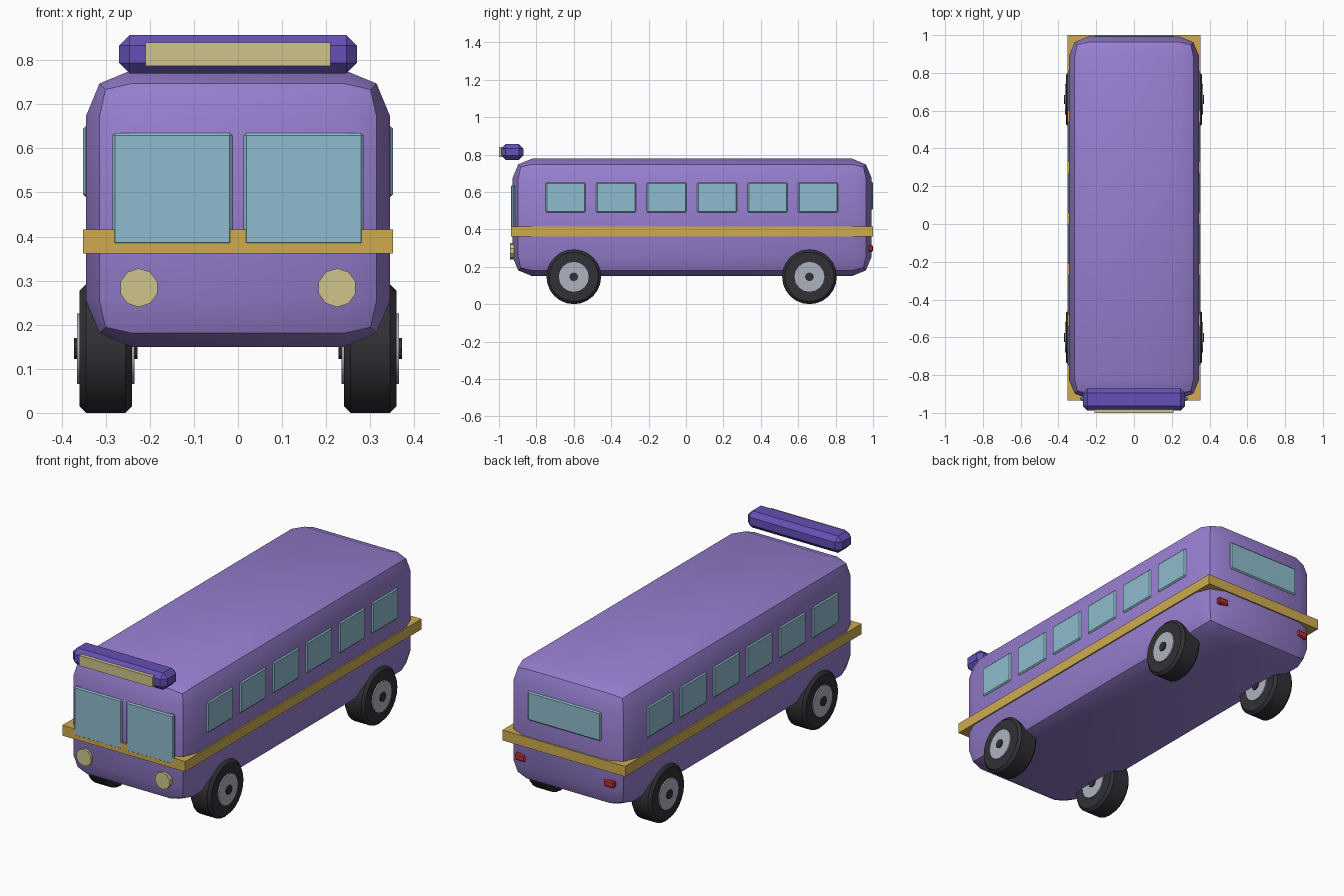
import bpy, bmesh, math
from mathutils import Matrix, Vector

if "Cube" in bpy.data.objects:
    bpy.data.objects.remove(bpy.data.objects["Cube"])


def material(name, rgb):
    m = bpy.data.materials.new(name)
    m.use_nodes = True
    m.diffuse_color = (*rgb, 1)
    m.node_tree.nodes["Principled BSDF"].inputs["Base Color"].default_value = (*rgb, 1)
    return m


PURPLE = material("body purple", (0.31, 0.21, 0.63))
VIOLET = material("sign violet", (0.13, 0.08, 0.47))
GOLD = material("trim gold", (0.62, 0.41, 0.08))
GLASS = material("window glass", (0.27, 0.50, 0.61))
CREAM = material("lamp cream", (0.62, 0.56, 0.26))
RED = material("tail light red", (0.50, 0.03, 0.03))
RUBBER = material("tyre rubber", (0.03, 0.03, 0.037))
SILVER = material("hub silver", (0.42, 0.45, 0.52))


def finish(bm, name, mat, bevel, segments, edges=None):
    if bevel:
        bmesh.ops.bevel(bm, geom=edges or bm.edges[:], offset=bevel, segments=segments,
                        profile=0.5, affect='EDGES')
    bmesh.ops.recalc_face_normals(bm, faces=bm.faces)
    mesh = bpy.data.meshes.new(name)
    bm.to_mesh(mesh)
    bm.free()
    mesh.materials.append(mat)
    ob = bpy.data.objects.new(name, mesh)
    bpy.context.collection.objects.link(ob)
    bpy.ops.object.select_all(action='DESELECT')
    bpy.context.view_layer.objects.active = ob
    ob.select_set(True)
    bpy.ops.object.shade_smooth_by_angle(angle=math.radians(30))
    return ob


def box(name, mat, low, high, bevel=0, segments=1):
    low, high = Vector(low), Vector(high)
    bm = bmesh.new()
    bmesh.ops.create_cube(bm, size=1)
    bmesh.ops.scale(bm, vec=high - low, verts=bm.verts)
    bmesh.ops.translate(bm, vec=(low + high) / 2, verts=bm.verts)
    return finish(bm, name, mat, bevel, segments)


def disc(name, mat, centre, radius, depth, axis, sides, bevel=0):
    bm = bmesh.new()
    bmesh.ops.create_cone(bm, cap_ends=True, segments=sides, radius1=radius,
                          radius2=radius, depth=depth)
    rims = [e for e in bm.edges if abs(e.verts[0].co.z - e.verts[1].co.z) < 1e-5]
    turn = Matrix.Rotation(math.pi / 2, 4, axis)
    bmesh.ops.transform(bm, matrix=Matrix.Translation(centre) @ turn, verts=bm.verts)
    return finish(bm, name, mat, bevel, 1, rims)


# Body shell and the belt of trim around it
box("body", PURPLE, (-0.345, -0.928, 0.15), (0.345, 0.993, 0.778), 0.105, 2)
box("trim_belt", GOLD, (-0.352, -0.935, 0.362), (0.352, 1.0, 0.416))

# Destination sign above the windscreen
box("roof_sign", VIOLET, (-0.27, -0.988, 0.77), (0.27, -0.87, 0.857), 0.024)
box("sign_panel", CREAM, (-0.21, -1.0, 0.787), (0.21, -0.98, 0.84))

# Rear window
box("rear_window", GLASS, (-0.21, 0.98, 0.505), (0.21, 1.0, 0.655), 0.006)

for side, s in (("left", 1), ("right", -1)):
    # Windscreen pane
    box(f"windscreen_{side}", GLASS, (s * 0.149 - 0.136, -0.936, 0.38),
        (s * 0.149 + 0.136, -0.915, 0.635), 0.006)

    # Row of side windows
    for i in range(6):
        y = -0.644 + i * 0.27
        box(f"side_window_{side}_{i + 1}", GLASS, (s * 0.342 - 0.01, y - 0.106, 0.49),
            (s * 0.342 + 0.01, y + 0.106, 0.65), 0.006)

    # Headlight and tail light
    disc(f"headlight_{side}", CREAM, (s * 0.225, -0.93, 0.284), 0.044, 0.022, 'X', 10)
    box(f"tail_light_{side}", RED, (s * 0.255 - 0.03, 0.975, 0.28),
        (s * 0.255 + 0.03, 1.0, 0.315), 0.006)

    # Wheels: tyre, hub and cap on one axle line
    for end, y in (("front", -0.6), ("rear", 0.66)):
        centre = (s * 0.3, y, 0.146)
        disc(f"tyre_{end}_{side}", RUBBER, centre, 0.146, 0.118, 'Y', 24, 0.014)
        disc(f"hub_{end}_{side}", SILVER, centre, 0.08, 0.131, 'Y', 16)
        disc(f"hub_cap_{end}_{side}", RUBBER, centre, 0.024, 0.143, 'Y', 8)
